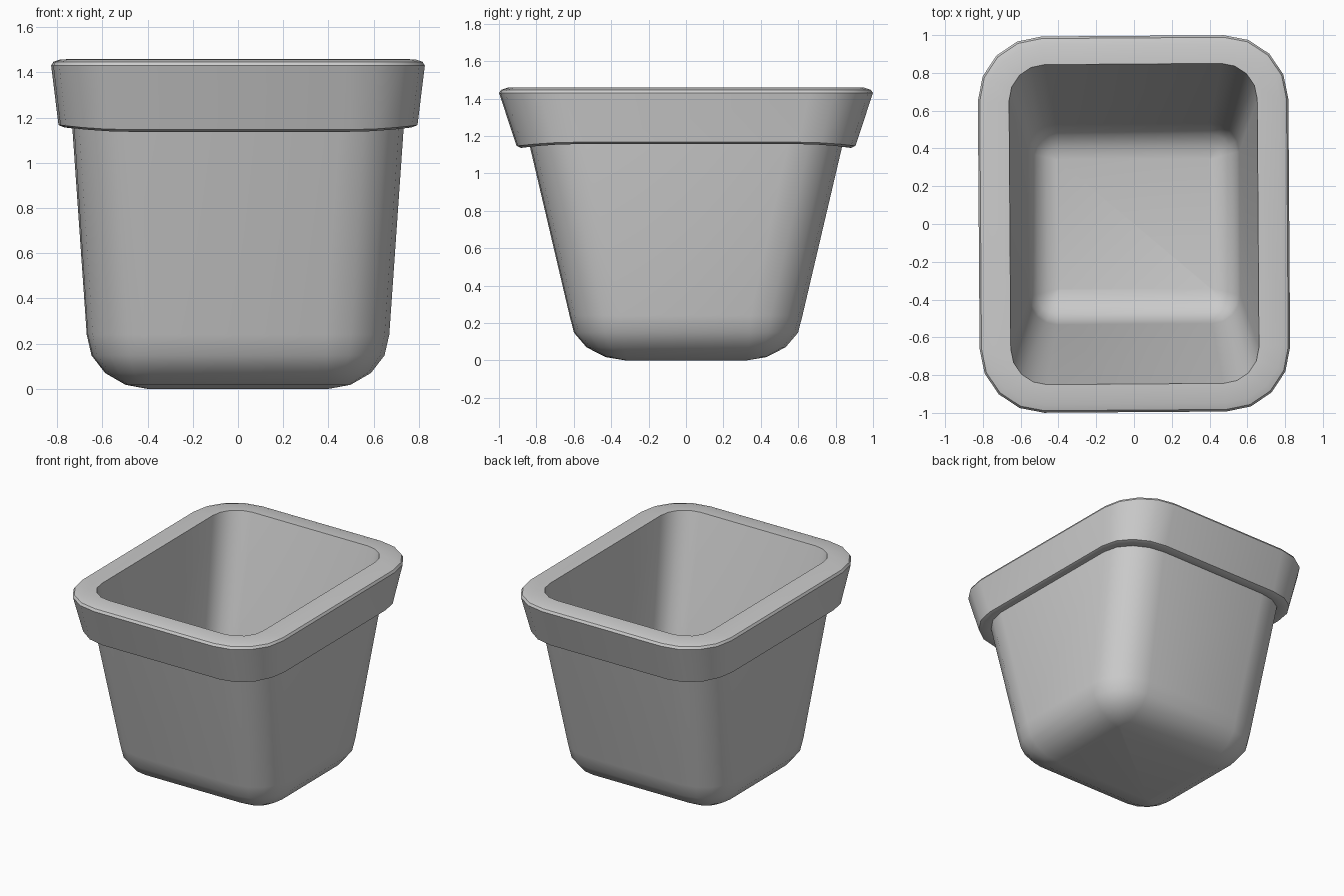
import bpy, bmesh
from math import sin, cos, pi, radians

if "Cube" in bpy.data.objects:
    bpy.data.objects.remove(bpy.data.objects["Cube"])

SEG = 4  # segments per rounded corner


def ring(bm, hx, hy, r, z, lift=0.0):
    """Rounded rectangle; lift raises the left and right sides."""
    verts = []
    for q, (sx, sy) in enumerate([(1, 1), (-1, 1), (-1, -1), (1, -1)]):
        for i in range(SEG + 1):
            a = (q + i / SEG) * pi / 2
            verts.append(bm.verts.new((sx * (hx - r) + r * cos(a),
                                       sy * (hy - r) + r * sin(a),
                                       z + lift * cos(a) ** 2)))
    return verts


def loft(name, rings):
    bm = bmesh.new()
    loops = [ring(bm, *p) for p in rings]
    for a, b in zip(loops, loops[1:]):
        n = len(a)
        for i in range(n):
            j = (i + 1) % n
            bm.faces.new((a[i], a[j], b[j], b[i]))
    bm.faces.new(loops[0][::-1])
    bm.faces.new(loops[-1])
    bmesh.ops.recalc_face_normals(bm, faces=bm.faces)
    me = bpy.data.meshes.new(name)
    bm.to_mesh(me)
    bm.free()
    ob = bpy.data.objects.new(name, me)
    bpy.context.collection.objects.link(ob)
    ob.rotation_euler.z = radians(0.4)
    bpy.context.view_layer.objects.active = ob
    ob.select_set(True)
    bpy.ops.object.shade_smooth_by_angle(angle=radians(32))
    return ob


def rounded_base(hx, hy, z0, h, cx, cy, r):
    """Rings of a quarter-round base from a flat floor up to the wall."""
    out = []
    for i in range(SEG + 1):
        a = i / SEG * pi / 2
        s = max(sin(a), 0.03)
        out.append((cx + (hx - cx) * s, cy + (hy - cy) * s, r * s,
                    z0 + h * (1 - cos(a))))
    return out


# Tapered tub: outer wall, overhanging rim, then inner wall down to the floor
outer = rounded_base(0.667, 0.62, 0.0, 0.24, 0.39, 0.31, 0.28)
rim = [
    (0.73, 0.832, 0.29, 1.145, 0.02),
    (0.765, 0.88, 0.30, 1.137, 0.02),
    (0.79, 0.903, 0.31, 1.147, 0.02),
    (0.822, 0.996, 0.34, 1.43),
    (0.812, 0.985, 0.33, 1.447),
    (0.78, 0.95, 0.30, 1.458),
    (0.657, 0.847, 0.19, 1.46),
]
inner = rounded_base(0.56, 0.53, 0.11, 0.18, 0.40, 0.34, 0.15)[::-1]
loft("planter_tub", outer + rim + inner)
